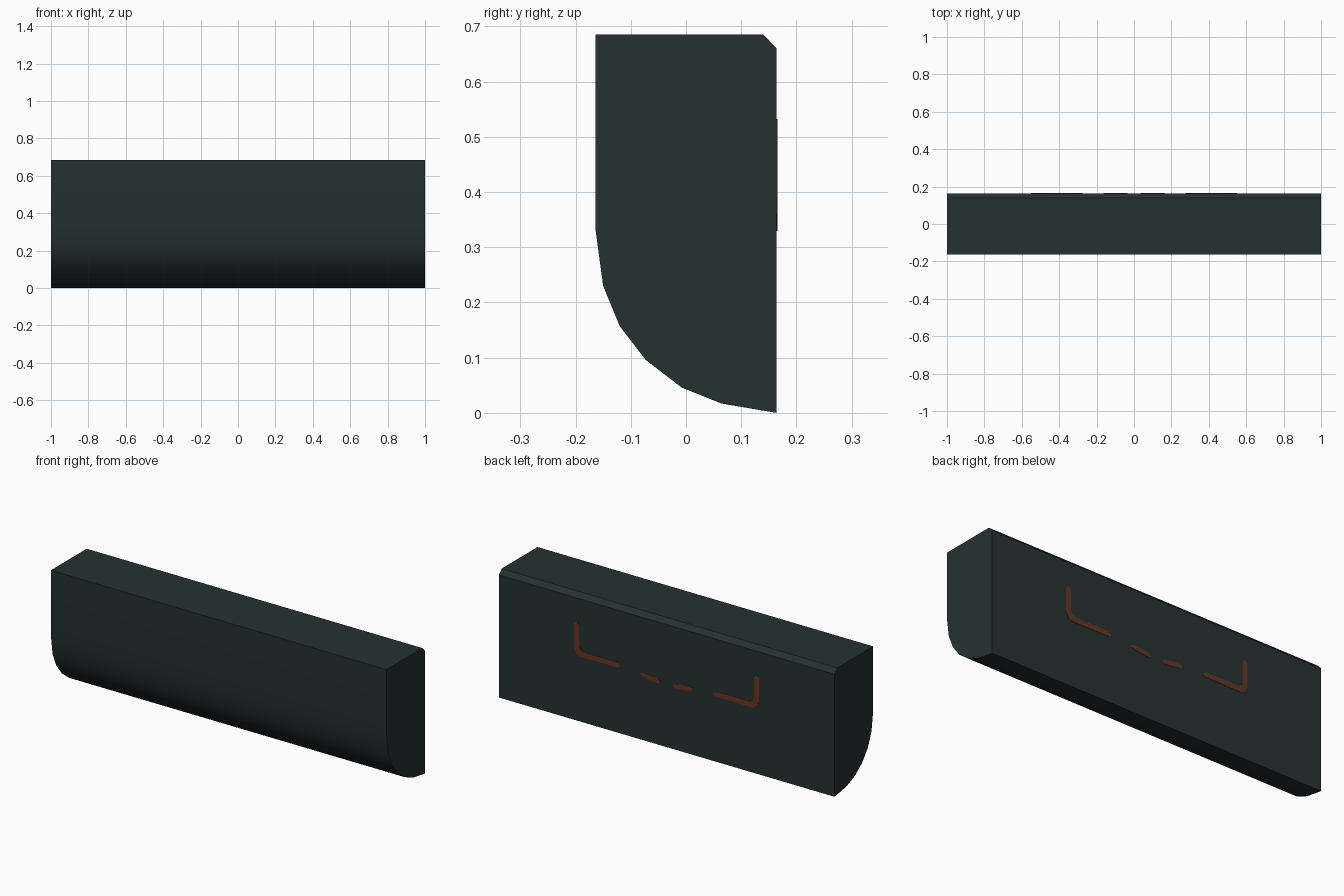
import bpy, bmesh

if "Cube" in bpy.data.objects:
    bpy.data.objects.remove(bpy.data.objects["Cube"])


def material(name, rgb):
    m = bpy.data.materials.new(name)
    m.diffuse_color = (*rgb, 1)
    m.use_nodes = True
    m.node_tree.nodes["Principled BSDF"].inputs["Base Color"].default_value = m.diffuse_color
    return m


dark = material("dark slate", (0.019, 0.031, 0.031))
rust = material("rust red", (0.14, 0.036, 0.017))


def prism(name, pts, vec, mat):
    """Extrude a closed outline along vec into a solid."""
    bm = bmesh.new()
    face = bm.faces.new([bm.verts.new(p) for p in pts])
    ext = bmesh.ops.extrude_face_region(bm, geom=[face], use_keep_orig=True)
    bmesh.ops.translate(bm, vec=vec, verts=[g for g in ext["geom"] if isinstance(g, bmesh.types.BMVert)])
    bmesh.ops.recalc_face_normals(bm, faces=bm.faces)
    me = bpy.data.meshes.new(name)
    bm.to_mesh(me)
    bm.free()
    ob = bpy.data.objects.new(name, me)
    bpy.context.collection.objects.link(ob)
    me.materials.append(mat)
    return ob


# Body: side profile (y, z) with a curved front underside and chamfered back top
profile = [(0.164, 0), (0.164, 0.66), (0.14, 0.685), (-0.164, 0.685), (-0.164, 0.333),
           (-0.15, 0.23), (-0.12, 0.157), (-0.073, 0.096), (-0.008, 0.046), (0.064, 0.017)]
body = prism("body", [(-1, y, z) for y, z in profile], (2, 0, 0), dark)
bpy.context.view_layer.objects.active = body
body.select_set(True)
bpy.ops.object.shade_smooth_by_angle(angle=0.55)

# Back markings: bent end strokes and short dashes, mirrored left and right
hook = [(0.551, 0.52), (0.537, 0.532), (0.522, 0.52), (0.522, 0.405), (0.513, 0.388), (0.495, 0.379),
        (0.30, 0.379), (0.275, 0.362), (0.29, 0.352), (0.51, 0.35), (0.535, 0.36), (0.551, 0.39)]
dash = [(0.162, 0.352), (0.14, 0.363), (0.09, 0.361), (0.045, 0.352), (0.034, 0.338),
        (0.05, 0.329), (0.10, 0.335), (0.14, 0.342)]
for side, s in (("right", 1), ("left", -1)):
    for name, outline in (("hook_mark", hook), ("dash_mark", dash)):
        prism(f"{name}_{side}", [(s * x, 0.163, z) for x, z in outline], (0, 0.0025, 0), rust)
